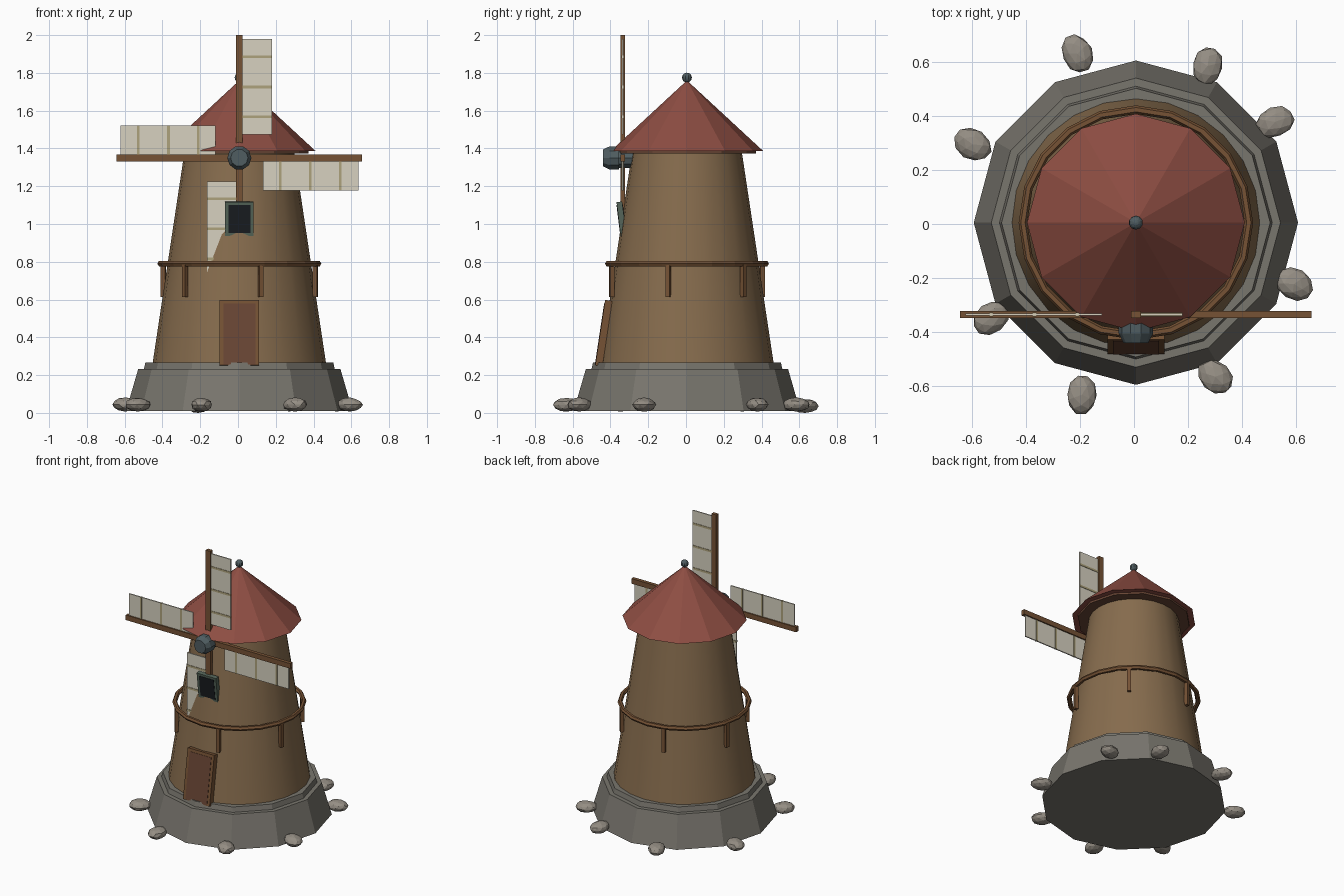
import bpy, math, random
from mathutils import Matrix, Vector

if "Cube" in bpy.data.objects:
    bpy.data.objects.remove(bpy.data.objects["Cube"])

random.seed(4)
CX, CY = 0.007, 0.005


def mat(name, r, g, b):
    m = bpy.data.materials.new(name)
    m.diffuse_color = (r, g, b, 1)
    m.use_nodes = True
    m.node_tree.nodes["Principled BSDF"].inputs["Base Color"].default_value = m.diffuse_color
    return m


STONE = mat("stone", .19, .18, .155)
ROCK = mat("rock", .30, .27, .23)
WALL = mat("wall", .24, .15, .075)
ROOF = mat("roof", .27, .075, .055)
WOOD = mat("wood", .18, .085, .035)
DOOR = mat("door_red", .14, .06, .035)
SAIL = mat("canvas", .68, .64, .53)
LATH = mat("lath", .42, .36, .20)
IRON = mat("iron", .08, .11, .12)
GREEN = mat("window_green", .09, .13, .10)
DARK = mat("dark_glass", .01, .012, .015)


def finish(ob, name, m):
    ob.name = name
    ob.data.materials.append(m)
    return ob


def lathe(name, profile, n, m, matrix):
    """Closed solid of revolution about local z from (radius, height) points."""
    verts, rings, faces = [], [], []
    for r, z in profile:
        start = len(verts)
        if r == 0:
            verts.append((0, 0, z))
            rings.append([start] * n)
        else:
            verts += [(r * math.cos(2 * math.pi * i / n), r * math.sin(2 * math.pi * i / n), z) for i in range(n)]
            rings.append(list(range(start, start + n)))
    for a, b in zip(rings, rings[1:]):
        for i in range(n):
            j = (i + 1) % n
            faces.append(list(dict.fromkeys((a[i], a[j], b[j], b[i]))))
    me = bpy.data.meshes.new(name)
    me.from_pydata(verts, [], faces)
    ob = bpy.data.objects.new(name, me)
    bpy.context.collection.objects.link(ob)
    ob.matrix_world = matrix
    return finish(ob, name, m)


def box(name, size, m, matrix):
    bpy.ops.mesh.primitive_cube_add(size=1)
    ob = bpy.context.object
    ob.data.transform(Matrix.Diagonal((*size, 1)))
    ob.matrix_world = matrix
    return finish(ob, name, m)


def smooth(ob, angle=30):
    bpy.ops.object.select_all(action='DESELECT')
    ob.select_set(True)
    bpy.context.view_layer.objects.active = ob
    bpy.ops.object.shade_smooth_by_angle(angle=math.radians(angle))


T = Matrix.Translation
AXIS = T((CX, CY, 0))

# Stone footing, tower and roof
lathe("stone_base", [(0, .01), (.6, .01), (.535, .233), (.505, .233), (.497, .268), (0, .268)], 12, STONE, AXIS)
smooth(lathe("tower", [(0, .25), (.461, .25), (.29, 1.385), (0, 1.385)], 24, WALL, AXIS))
lathe("eaves", [(0, 1.373), (.365, 1.373), (.365, 1.392), (0, 1.392)], 12, DOOR, AXIS)
lathe("roof", [(0, 1.387), (.403, 1.387), (0, 1.76)], 12, ROOF, AXIS)
bpy.ops.mesh.primitive_uv_sphere_add(segments=10, ring_count=8, radius=.026, location=(CX, CY, 1.775))
finish(bpy.context.object, "finial", IRON)

# Gallery rail on six posts
bpy.ops.mesh.primitive_torus_add(major_segments=20, minor_segments=6, major_radius=.418,
                                 minor_radius=.016, location=(CX, CY, .79))
finish(bpy.context.object, "rail", WOOD)
for i in range(6):
    rot = Matrix.Rotation(math.radians(-14 + 60 * i), 4, 'Z')
    box(f"rail_post_{i + 1}", (.024, .024, .175), WOOD, AXIS @ rot @ T((.414, 0, .7)))

# Door leaning with the wall
lean = T((CX, -.432, .422)) @ Matrix.Rotation(math.radians(-8.6), 4, 'X')
box("door_frame", (.21, .045, .35), WOOD, lean)
box("door_panel", (.17, .05, .325), DOOR, lean @ T((0, 0, -.008)))

# Window tipped outward at the top
tip = T((CX, -.342, 1.028)) @ Matrix.Rotation(math.radians(7), 4, 'X')
box("window_frame", (.152, .03, .18), GREEN, tip)
box("window_pane", (.116, .034, .148), DARK, tip)

# Hub facing the front
hub = T((CX, 0, 1.35)) @ Matrix.Rotation(math.pi / 2, 4, 'X')
lathe("axle", [(0, .24), (.055, .24), (.055, .37), (0, .37)], 10, IRON, hub)
lathe("hub", [(0, .355), (.064, .355), (.064, .405), (.046, .44), (0, .44)], 10, IRON, hub)

# Four sails around the hub
for i in range(4):
    arm = T((CX, -.335, 1.35)) @ Matrix.Rotation(i * math.pi / 2, 4, 'Y')
    box(f"spar_{i + 1}", (.036, .026, .65), WOOD, arm @ T((0, 0, .325)))
    box(f"sail_{i + 1}", (.155, .008, .505), SAIL, arm @ T((.0945, 0, .3775)))
    for j, h in enumerate((.217, .375, .535)):
        box(f"sail_bar_{i + 1}_{j + 1}", (.155, .014, .014), LATH, arm @ T((.0945, 0, h)))

# Loose rocks around the footing
spots = [(-.21, .63), (.272, .585), (.522, .378), (.592, -.222),
         (.302, -.565), (-.193, -.632), (-.53, -.347), (-.597, .295)]
for i, (x, y) in enumerate(spots):
    bpy.ops.mesh.primitive_ico_sphere_add(subdivisions=2, radius=1)
    ob = bpy.context.object
    for v in ob.data.vertices:
        v.co *= random.uniform(.95, 1.05)
    turn = math.atan2(y, x) + random.uniform(-.3, .3)
    ob.data.transform(Matrix.Rotation(turn, 4, 'Z') @ Matrix.Diagonal((.073, .056, .037, 1)))
    low = min(v.co.z for v in ob.data.vertices)
    ob.location = (x, y, .007 - low if i else -low)
    finish(ob, f"rock_{i + 1}", ROCK)
